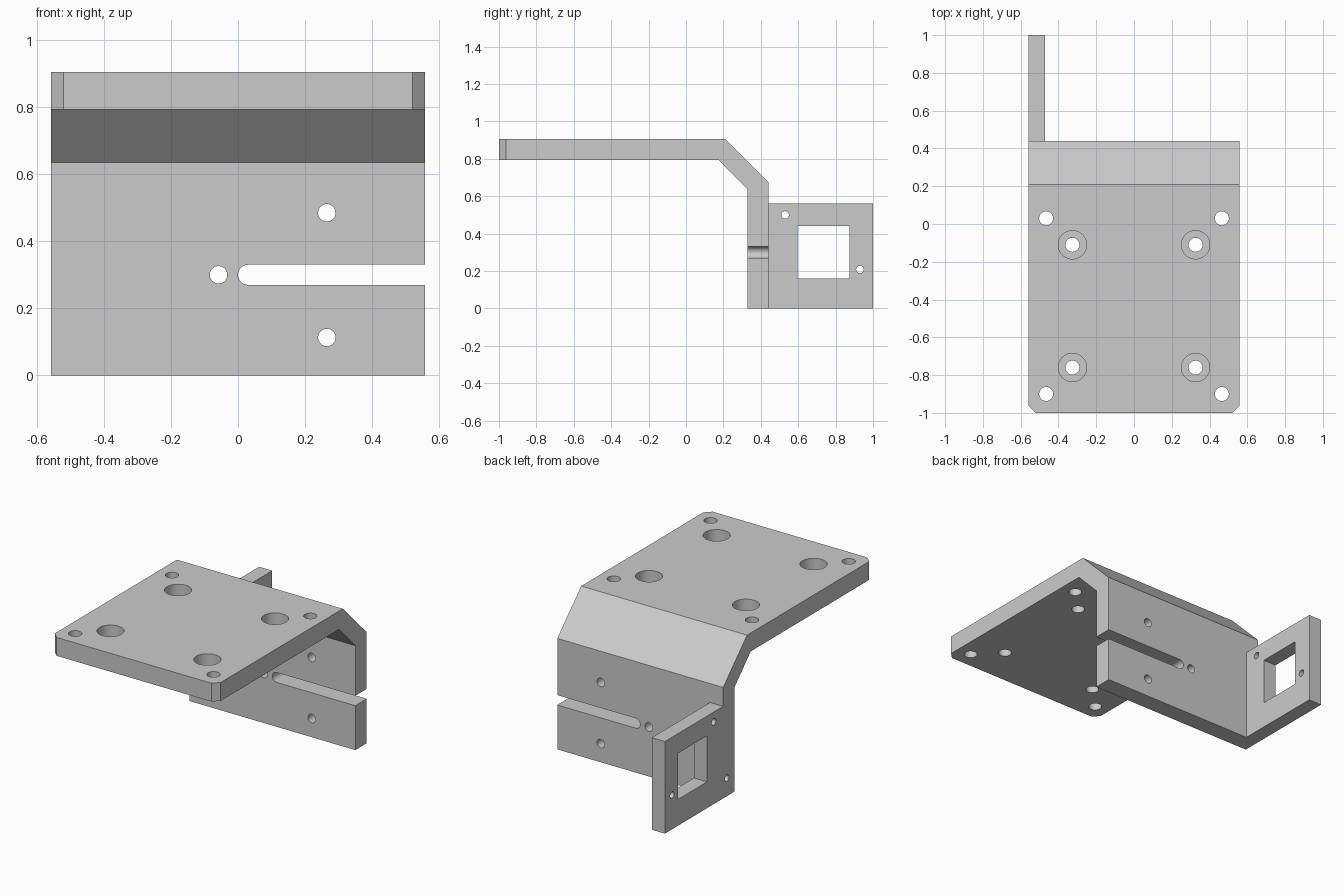
import bpy, bmesh, math
from mathutils import Matrix, Vector

if "Cube" in bpy.data.objects:
    bpy.data.objects.remove(bpy.data.objects["Cube"], do_unlink=True)

grey = bpy.data.materials.new("plain grey")
grey.use_nodes = True
colour = (0.6, 0.6, 0.6, 1)
grey.diffuse_color = colour
grey.node_tree.nodes["Principled BSDF"].inputs["Base Color"].default_value = colour

HALF = 0.558                      # half width of the bracket
WALL_FRONT, WALL_BACK = 0.33, 0.44
PLATE_LOW, PLATE_TOP = 0.793, 0.905


def finish(bm, name):
    bmesh.ops.recalc_face_normals(bm, faces=bm.faces)
    mesh = bpy.data.meshes.new(name)
    bm.to_mesh(mesh)
    bm.free()
    mesh.materials.append(grey)
    obj = bpy.data.objects.new(name, mesh)
    bpy.context.collection.objects.link(obj)
    return obj


def add_box(bm, low, high):
    low, high = Vector(low), Vector(high)
    place = Matrix.Translation((low + high) / 2) @ Matrix.Diagonal((high - low).to_4d())
    bmesh.ops.create_cube(bm, size=1, matrix=place)


def add_drill(bm, centre, radius, length, axis):
    turn = Vector((0, 0, 1)).rotation_difference(Vector(axis)).to_matrix().to_4x4()
    bmesh.ops.create_cone(bm, cap_ends=True, segments=40, radius1=radius, radius2=radius,
                          depth=length, matrix=Matrix.Translation(centre) @ turn)


def cut(target, bm, name):
    cutter = finish(bm, name)
    cutter.hide_render = True
    mod = target.modifiers.new(name, 'BOOLEAN')
    mod.operation = 'DIFFERENCE'
    mod.solver = 'EXACT'
    mod.object = cutter
    bpy.context.view_layer.objects.active = target
    bpy.ops.object.modifier_apply(modifier=name)
    bpy.data.objects.remove(cutter, do_unlink=True)


# Bent bracket: side profile swept across the width
profile = [(-1, PLATE_LOW), (0.175, PLATE_LOW), (WALL_FRONT, 0.635), (WALL_FRONT, 0),
           (WALL_BACK, 0), (WALL_BACK, 0.675), (0.21, PLATE_TOP), (-1, PLATE_TOP)]
bm = bmesh.new()
face = bm.faces.new([bm.verts.new((-HALF, y, z)) for y, z in profile])
swept = bmesh.ops.extrude_face_region(bm, geom=[face])["geom"]
bmesh.ops.translate(bm, vec=(2 * HALF, 0, 0),
                    verts=[v for v in swept if isinstance(v, bmesh.types.BMVert)])
# Chamfered front corners
corners = [e for e in bm.edges if all(v.co.y < -0.99 for v in e.verts)
           and abs(e.verts[0].co.x - e.verts[1].co.x) < 0.01]
bmesh.ops.bevel(bm, geom=corners, offset=0.037, segments=1, affect='EDGES')
bracket = finish(bm, "bent_bracket")

# Rear side flange, joined flush to the wall
bm = bmesh.new()
add_box(bm, (-HALF, WALL_BACK - 0.05, 0), (-0.47, 1, 0.56))
flange = finish(bm, "side_flange")
join = bracket.modifiers.new("join", 'BOOLEAN')
join.operation = 'UNION'
join.solver = 'EXACT'
join.object = flange
bpy.context.view_layer.objects.active = bracket
bpy.ops.object.modifier_apply(modifier="join")
bpy.data.objects.remove(flange, do_unlink=True)

# Plate holes: corner holes and counterbored holes
bm = bmesh.new()
bores = bmesh.new()
for side in (-1, 1):
    for y in (0.03, -0.9):
        add_drill(bm, (side * 0.465, y, 0.85), 0.037, 0.4, (0, 0, 1))
    for y in (-0.11, -0.76):
        add_drill(bm, (side * 0.326, y, 0.85), 0.037, 0.4, (0, 0, 1))
        add_drill(bores, (side * 0.326, y, PLATE_TOP + 0.03), 0.075, 0.2, (0, 0, 1))
cut(bracket, bm, "plate_drills")
cut(bracket, bores, "counterbores")

# Wall holes and the round end of the slot
bm = bmesh.new()
for x, z, r in ((0.265, 0.485, 0.026), (0.265, 0.113, 0.026), (-0.058, 0.3, 0.026),
                (0.03, 0.3, 0.03)):
    add_drill(bm, (x, 0.385, z), r, 0.3, (0, 1, 0))
cut(bracket, bm, "wall_drills")

# Open slot and flange window
bm = bmesh.new()
add_box(bm, (0.03, 0.25, 0.27), (0.7, 0.55, 0.33))
add_box(bm, (-0.7, 0.595, 0.16), (-0.4, 0.875, 0.44))
cut(bracket, bm, "slot_and_window")

# Flange holes, one of them blind in the wall's edge
bm = bmesh.new()
for y, z in ((0.53, 0.5), (0.93, 0.208), (0.405, 0.11)):
    add_drill(bm, (-HALF, y, z), 0.02, 0.19, (1, 0, 0))
cut(bracket, bm, "flange_drills")

# Smooth bores, sharp plate edges
for o in bpy.context.selected_objects:
    o.select_set(False)
bracket.select_set(True)
bpy.context.view_layer.objects.active = bracket
bpy.ops.object.shade_smooth_by_angle(angle=math.radians(30))
